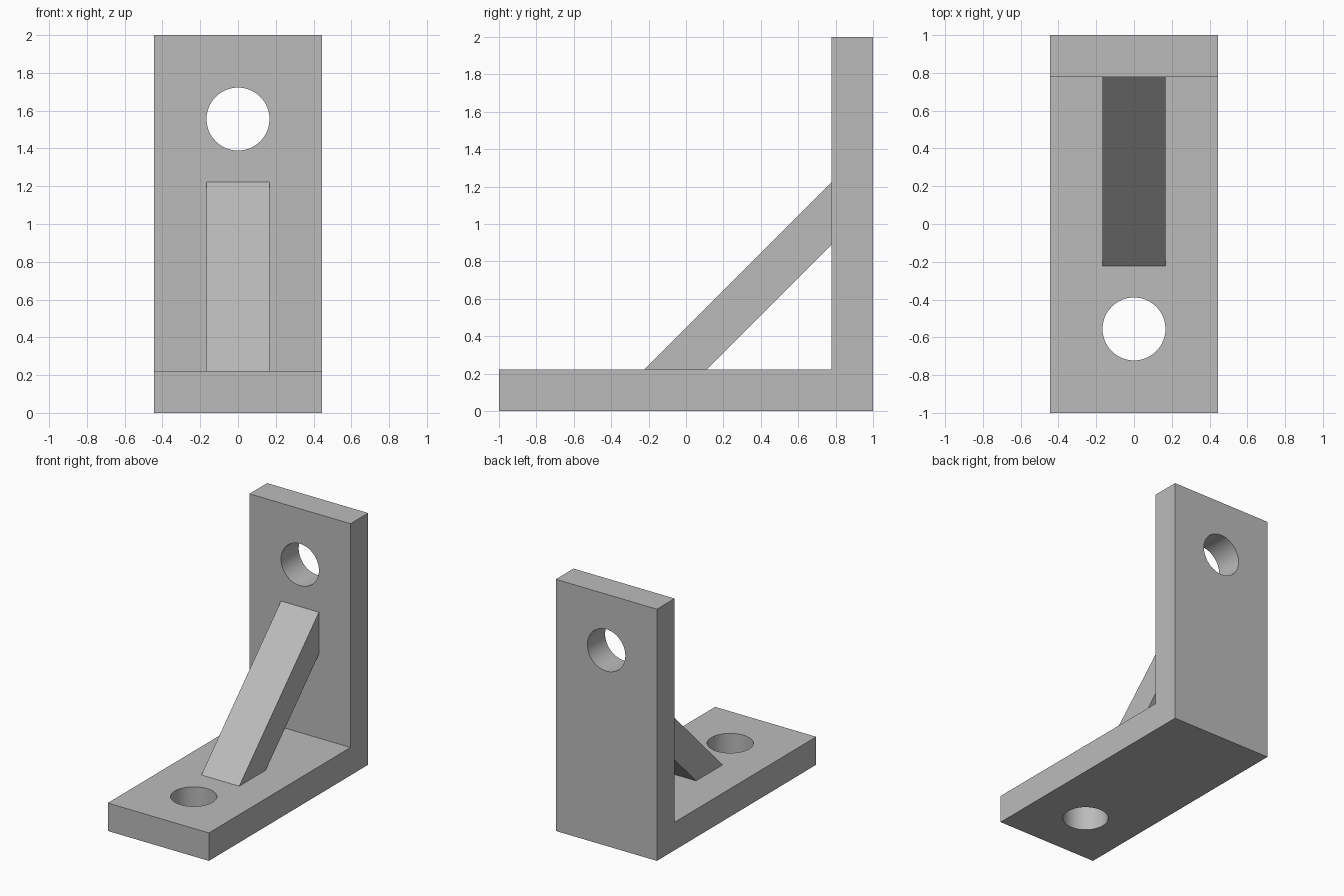
import bpy
import bmesh
import math

cube = bpy.data.objects.get("Cube")
if cube:
    bpy.data.objects.remove(cube, do_unlink=True)

U = 1 / 9                      # base module of the bracket
THICK = 2 * U                  # plate thickness
HALF_WIDTH = 4 * U
HOLE_RADIUS = 1.5 * U

# Single grey material
grey = bpy.data.materials.new("plain_grey")
grey.use_nodes = True
colour = (0.5, 0.5, 0.5, 1)
grey.diffuse_color = colour
grey.node_tree.nodes["Principled BSDF"].inputs["Base Color"].default_value = colour


def extrude_profile(name, profile, half_width):
    """Extrude a (y, z) outline symmetrically along x."""
    bm = bmesh.new()
    face = bm.faces.new([bm.verts.new((-half_width, y, z)) for y, z in profile])
    result = bmesh.ops.extrude_face_region(bm, geom=[face])
    moved = [v for v in result["geom"] if isinstance(v, bmesh.types.BMVert)]
    bmesh.ops.translate(bm, verts=moved, vec=(2 * half_width, 0, 0))
    bmesh.ops.recalc_face_normals(bm, faces=bm.faces)
    mesh = bpy.data.meshes.new(name)
    bm.to_mesh(mesh)
    bm.free()
    mesh.materials.append(grey)
    obj = bpy.data.objects.new(name, mesh)
    bpy.context.collection.objects.link(obj)
    return obj


def drill(obj, location, rotation):
    """Cut a round bolt hole through the object."""
    bpy.ops.mesh.primitive_cylinder_add(vertices=64, radius=HOLE_RADIUS, depth=4 * U,
                                        location=location, rotation=rotation)
    cutter = bpy.context.object
    cutter.name = "hole_cutter"
    cutter.hide_render = True
    cutter.data.materials.append(grey)
    cut = obj.modifiers.new("bolt_hole", "BOOLEAN")
    cut.operation = "DIFFERENCE"
    cut.solver = "EXACT"
    cut.object = cutter
    bpy.ops.object.select_all(action="DESELECT")
    obj.select_set(True)
    bpy.context.view_layer.objects.active = obj
    bpy.ops.object.modifier_apply(modifier=cut.name)
    bpy.data.objects.remove(cutter, do_unlink=True)


# L-shaped bracket: foot plate and upright in one piece
wall = 1 - THICK
bracket = extrude_profile("angle_bracket", [
    (-1, 0), (1, 0), (1, 2), (wall, 2), (wall, THICK), (-1, THICK)], HALF_WIDTH)

# One bolt hole in each leg
drill(bracket, (0, -5 * U, U), (0, 0, 0))
drill(bracket, (0, 1 - U, 14 * U), (math.pi / 2, 0, 0))
bpy.ops.object.shade_smooth_by_angle(angle=math.radians(30))

# Diagonal brace at 45 degrees between the legs
extrude_profile("diagonal_brace", [
    (-2 * U, THICK), (U, THICK), (wall, 8 * U), (wall, 11 * U)], HOLE_RADIUS)
